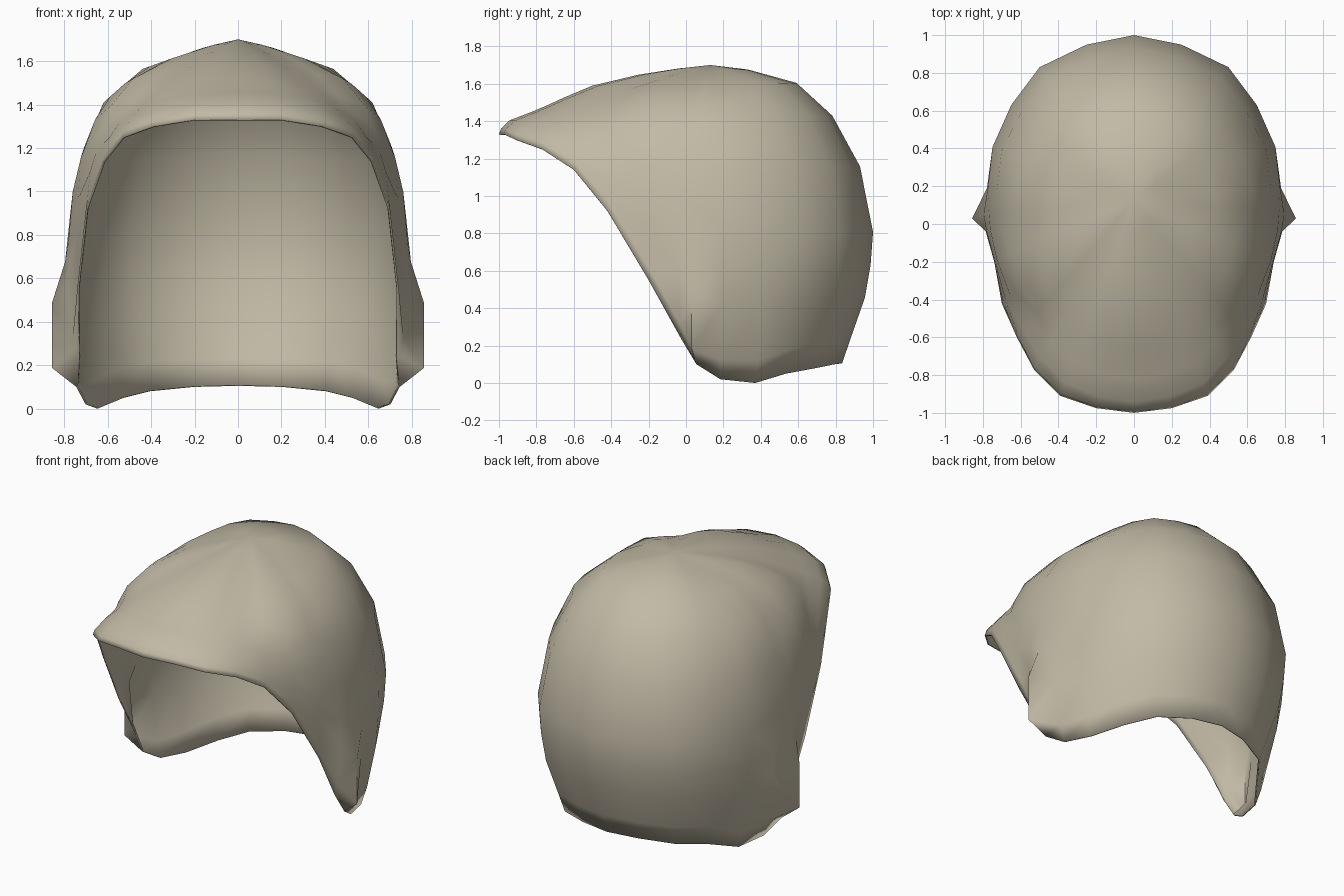
import bpy, bmesh

if "Cube" in bpy.data.objects:
    bpy.data.objects.remove(bpy.data.objects["Cube"])

# Outline columns from brim tip to nape: x, y, rim height, profile blend
# (0 brim centre, 1 brim corner, 2 side, 3 back)
COLUMNS = [
    (0.00, -1.00, 1.33, 0.0), (0.20, -0.975, 1.33, 0.3), (0.39, -0.91, 1.30, 0.8),
    (0.53, -0.77, 1.25, 1.0), (0.62, -0.60, 1.14, 1.25), (0.70, -0.42, 0.92, 1.6),
    (0.74, -0.20, 0.55, 2.0), (0.785, -0.04, 0.24, 2.0), (0.80, 0.05, 0.10, 2.0),
    (0.785, 0.19, 0.02, 2.3), (0.755, 0.41, 0.00, 2.6), (0.65, 0.63, 0.05, 3.0),
    (0.50, 0.83, 0.08, 3.0), (0.25, 0.95, 0.10, 3.0), (0.00, 1.00, 0.105, 3.0)]

# Profiles from rim to crown: (distance from crown axis, height fraction)
FRONT = [(1, 0), (.985, .08), (.95, .2), (.84, .33), (.77, .42), (.70, .52), (.56, .70), (.34, .86), (.15, .95)]
CORNER = [(1, 0), (.985, .07), (.93, .19), (.84, .31), (.77, .40), (.68, .50), (.51, .69), (.30, .85), (.13, .95)]
SIDE = [(.93, 0), (.97, .055), (1, .24), (.995, .36), (.98, .52), (.94, .68), (.81, .82), (.56, .915), (.21, .975)]
BACK = [(.81, 0), (.86, .08), (.95, .22), (.985, .33), (1, .44), (.92, .66), (.75, .83), (.53, .94), (.23, .985)]
SHAPES = [FRONT, CORNER, SIDE, BACK]

# Greatest half width by height
WIDTH = [(0, 1), (.65, .80), (1.05, .755), (1.2, .71), (1.4, .63), (1.56, .45), (1.65, .2), (1.70, .02)]
CROWN = (0.0, 0.13, 1.70)
EAR = 8  # column carrying the pointed ear flare


def profile(blend):
    k = min(int(blend), 2)
    t = blend - k
    return [(p[0] + (q[0] - p[0]) * t, p[1] + (q[1] - p[1]) * t)
            for p, q in zip(SHAPES[k], SHAPES[k + 1])]


def max_width(z):
    for (z0, w0), (z1, w1) in zip(WIDTH, WIDTH[1:]):
        if z <= z1:
            return w0 + (w1 - w0) * (z - z0) / (z1 - z0)
    return 0.02


# Half shell of the cap
bm = bmesh.new()
grid = []
for i, (x, y, rim, blend) in enumerate(COLUMNS):
    col = []
    for r, (s, f) in enumerate(profile(blend)):
        z = rim + (CROWN[2] - rim) * f
        if i < 7 and r < 2:
            s = 1.0 if r == 0 else max(s, 0.99)
        if x > 0.3:
            s = min(s, max_width(z) / x)
        px = x * s
        py = CROWN[1] + (y - CROWN[1]) * s
        if i == EAR and r in (1, 2):
            px, py = 0.857, 0.03
        col.append(bm.verts.new((px, py, z)))
    grid.append(col)
top = bm.verts.new(CROWN)
for a, b in zip(grid, grid[1:]):
    for r in range(len(a) - 1):
        bm.faces.new((a[r], b[r], b[r + 1], a[r + 1]))
    bm.faces.new((a[-1], b[-1], top))
mesh = bpy.data.meshes.new("cap_shell")
bm.to_mesh(mesh)
bm.free()
cap = bpy.data.objects.new("cap_shell", mesh)
bpy.context.collection.objects.link(cap)

# Mirror to the other side, then give the shell thickness
mirror = cap.modifiers.new("mirror", 'MIRROR')
mirror.use_clip = True
mirror.merge_threshold = 0.001
solid = cap.modifiers.new("thickness", 'SOLIDIFY')
solid.thickness = 0.01
solid.offset = -1

# Beige cloth
cloth = bpy.data.materials.new("beige")
cloth.diffuse_color = (0.54, 0.49, 0.38, 1)
cloth.use_nodes = True
cloth.node_tree.nodes["Principled BSDF"].inputs["Base Color"].default_value = cloth.diffuse_color
mesh.materials.append(cloth)

bpy.context.view_layer.objects.active = cap
cap.select_set(True)
bpy.ops.object.shade_smooth_by_angle(angle=1.05)
